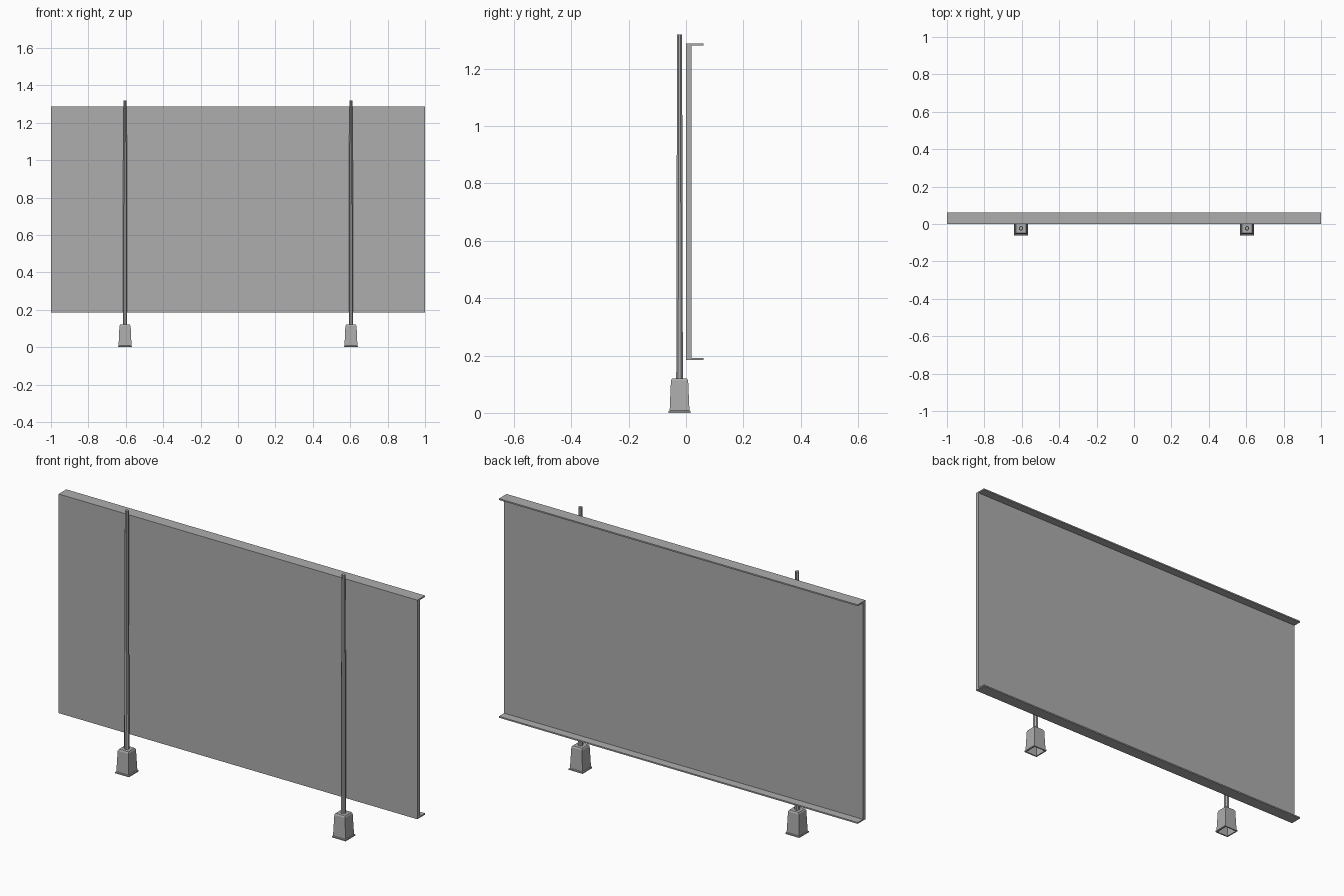
import bpy, bmesh, math

if "Cube" in bpy.data.objects:
    bpy.data.objects.remove(bpy.data.objects["Cube"])

grey = bpy.data.materials.new("plain grey")
grey.diffuse_color = (0.42, 0.42, 0.42, 1)
grey.use_nodes = True
grey.node_tree.nodes["Principled BSDF"].inputs["Base Color"].default_value = grey.diffuse_color


def loft(name, rings, loc=(0, 0, 0), closed=True):
    """Skin a list of equal-length point rings and cap both ends."""
    bm = bmesh.new()
    rows = [[bm.verts.new(p) for p in ring] for ring in rings]
    n = len(rows[0])
    for a, b in zip(rows, rows[1:]):
        for i in range(n):
            j = (i + 1) % n
            bm.faces.new((a[i], a[j], b[j], b[i]))
    bm.faces.new(rows[0])
    bm.faces.new(rows[-1])
    bmesh.ops.recalc_face_normals(bm, faces=bm.faces)
    mesh = bpy.data.meshes.new(name)
    bm.to_mesh(mesh)
    bm.free()
    mesh.materials.append(grey)
    obj = bpy.data.objects.new(name, mesh)
    obj.location = loc
    bpy.context.collection.objects.link(obj)
    return obj


def square(h, z):
    return [(-h, -h, z), (h, -h, z), (h, h, z), (-h, h, z)]


def circle(r, z, n=8):
    return [(r * math.cos(math.tau * (i + 0.5) / n),
             r * math.sin(math.tau * (i + 0.5) / n), z) for i in range(n)]


# Sign panel: C-shaped section with top and bottom lips, run along x
z0, z1, lip = 0.184, 1.288, 0.007
section = [(0, z0), (0.061, z0), (0.061, z0 + lip), (0.019, z0 + lip),
           (0.019, z1 - lip), (0.061, z1 - lip), (0.061, z1), (0, z1)]
loft("sign_panel", [[(x, y, z) for y, z in section] for x in (-1, 1)])

for side, x in (("left", -0.604), ("right", 0.604)):
    at = (x, -0.0225, 0)
    # Hollow tapered foot, open underneath, with a small bottom flange
    loft(side + "_foot", [square(h, z) for h, z in (
        (0.022, 0.115), (0.027, 0.109), (0.032, 0.0), (0.0385, 0.0),
        (0.0385, 0.006), (0.0345, 0.008), (0.030, 0.113), (0.026, 0.12))], at)
    # Slightly tapered pole
    loft(side + "_pole", [circle(0.0125, 0.118), circle(0.0095, 1.32)], at)
